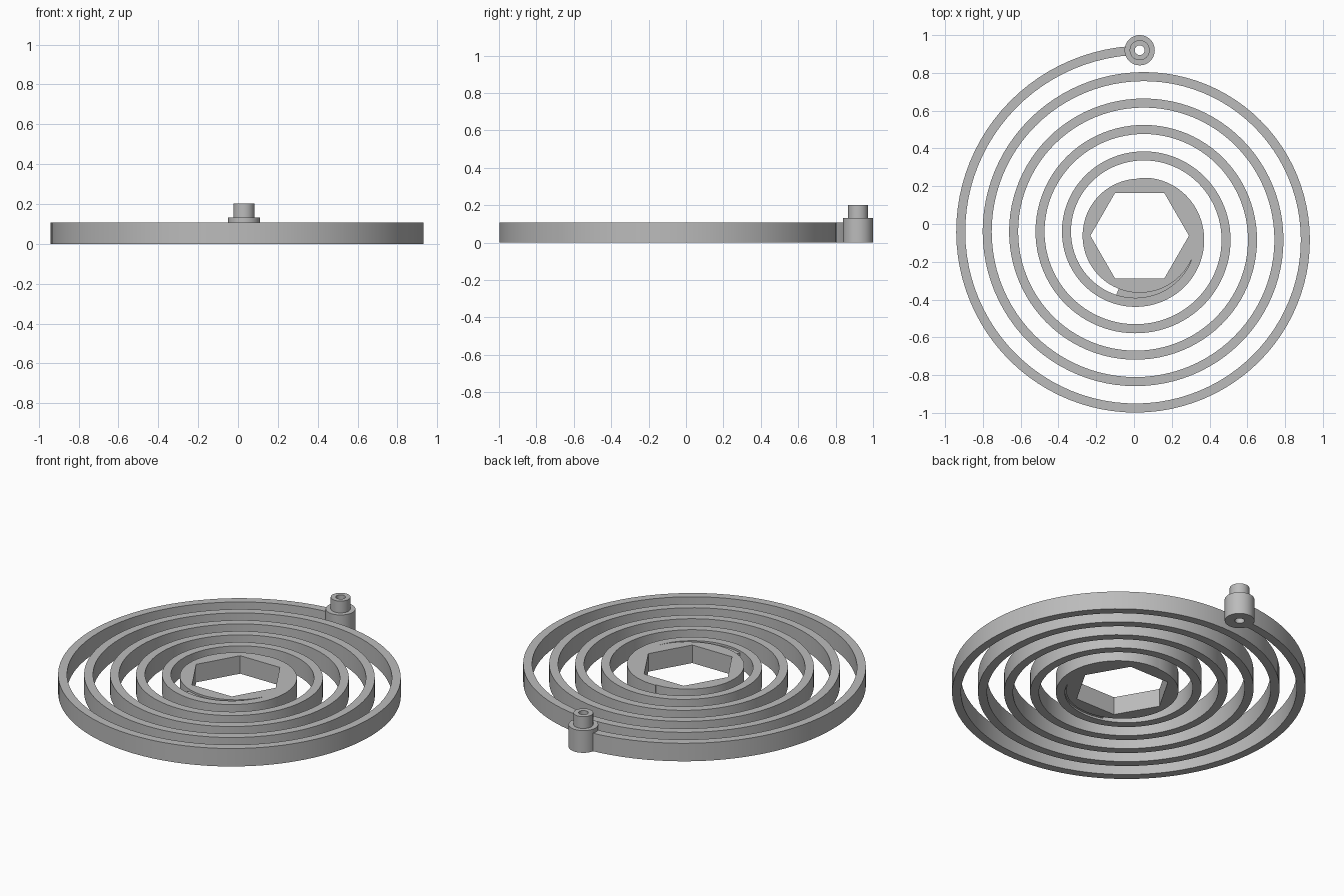
import bpy, bmesh
from math import sin, cos, pi, tau, radians
from mathutils import Vector

cube = bpy.data.objects.get("Cube")
if cube:
    bpy.data.objects.remove(cube)

CENTRE = Vector((0.03, -0.062))
PIN = Vector((0.03, 0.92))
HEIGHT = 0.107
START_R, PITCH, HALF = 0.982, 0.14, 0.024
HUB_R, HEX_R = 0.302, 0.261

grey = bpy.data.materials.new("plain grey")
grey.use_nodes = True
colour = (0.5, 0.5, 0.5, 1)
grey.diffuse_color = colour
grey.node_tree.nodes["Principled BSDF"].inputs["Base Color"].default_value = colour


def polar(r, a, centre=CENTRE):
    return centre + Vector((r * cos(a), r * sin(a)))


def band(name, inner, outer, z0, z1, closed):
    """Solid between two matching outlines, extruded from z0 to z1."""
    bm = bmesh.new()
    rows = [[bm.verts.new((i.x, i.y, z0)), bm.verts.new((o.x, o.y, z0)),
             bm.verts.new((o.x, o.y, z1)), bm.verts.new((i.x, i.y, z1))]
            for i, o in zip(inner, outer)]
    pairs = list(zip(rows, rows[1:]))
    if closed:
        pairs.append((rows[-1], rows[0]))
    else:
        bm.faces.new(rows[0])
        bm.faces.new(rows[-1])
    for a, b in pairs:
        for k in range(4):
            n = (k + 1) % 4
            bm.faces.new((a[k], a[n], b[n], b[k]))
    bmesh.ops.recalc_face_normals(bm, faces=bm.faces)
    mesh = bpy.data.meshes.new(name)
    bm.to_mesh(mesh)
    bm.free()
    mesh.materials.append(grey)
    obj = bpy.data.objects.new(name, mesh)
    bpy.context.collection.objects.link(obj)
    bpy.ops.object.select_all(action="DESELECT")
    obj.select_set(True)
    bpy.context.view_layer.objects.active = obj
    bpy.ops.object.shade_smooth_by_angle(angle=radians(30))
    return obj


def spiral_r(turn):
    return START_R - PITCH * turn


def spiral_edge(first, last, offset, steps):
    turns = [first + (last - first) * k / steps for k in range(steps + 1)]
    return [polar(spiral_r(t) + offset, pi / 2 + tau * t) for t in turns]


# Flat spiral spring, five turns winding inwards
band("spiral_spring", spiral_edge(0.008, 5, -HALF, 480),
     spiral_edge(0.008, 5, HALF, 480), 0, HEIGHT, False)

# Round hub with a hexagonal socket
SIDE = 20
corners = [polar(HEX_R, k * pi / 3) for k in range(7)]
hexagon = [corners[s].lerp(corners[s + 1], k / SIDE)
           for s in range(6) for k in range(SIDE)]
rim = [polar(HUB_R, tau * k / (6 * SIDE)) for k in range(6 * SIDE)]
band("hub", hexagon, rim, 0, HEIGHT, True)

# Slightly recessed web closing the gap where the spring meets the hub
arc = spiral_edge(4.44, 4.69, -HALF - 0.001 + 0.005, 24)
root = [polar(HUB_R - 0.004, pi / 2 + tau * (4.44 + 0.25 * k / 24))
        for k in range(25)]
band("spring_root", root, arc, 0.012, HEIGHT - 0.012, False)


# End pin: wide barrel and narrow peg, with a hole right through
def ring(r):
    return [polar(r, tau * k / 48, PIN) for k in range(48)]


band("pin_barrel", ring(0.026), ring(0.08), 0, 0.132, True)
band("pin_peg", ring(0.026), ring(0.053), 0.13, 0.202, True)
